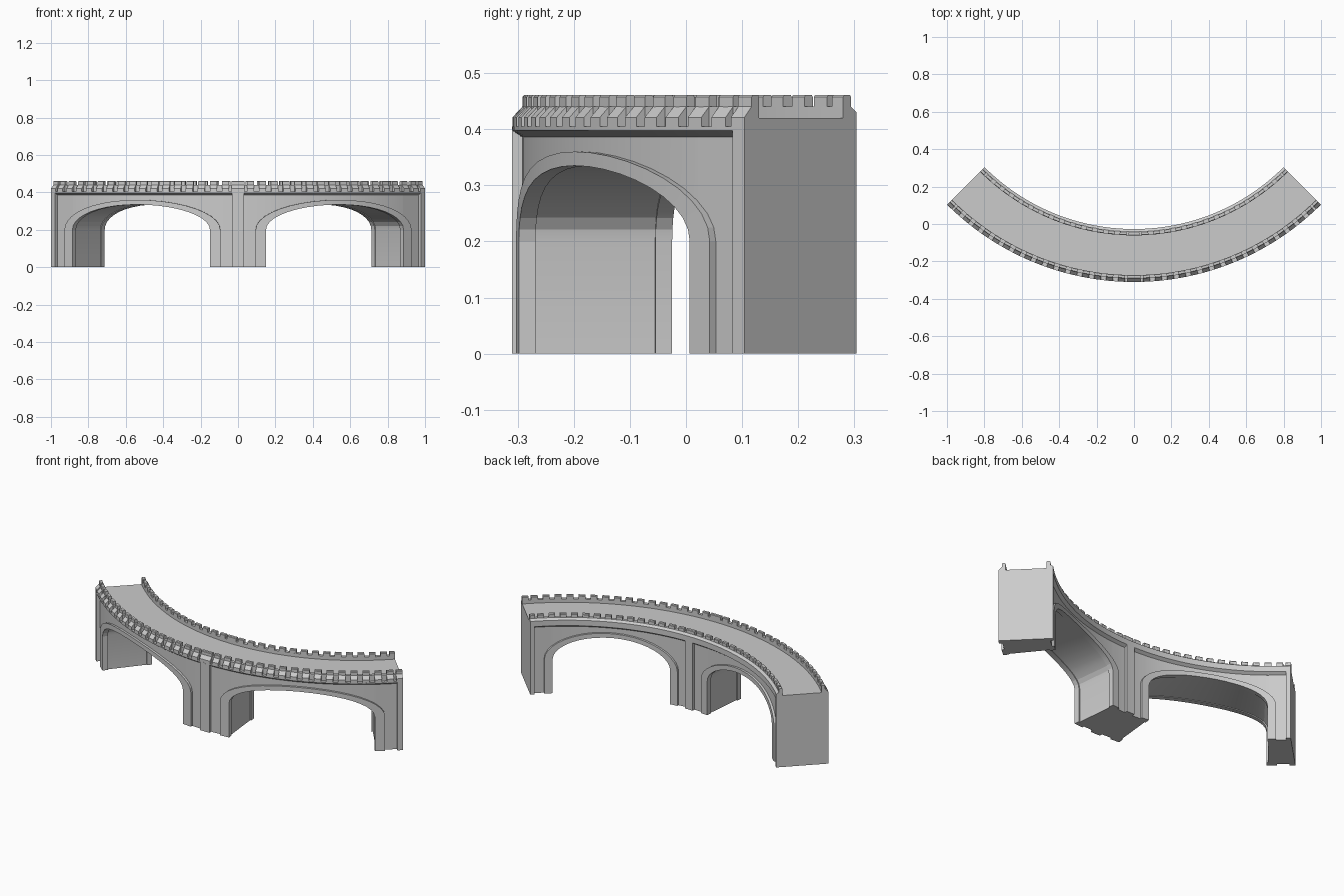
import bpy, bmesh, math

if "Cube" in bpy.data.objects:
    bpy.data.objects.remove(bpy.data.objects["Cube"])

YC = 1.104                      # centre of the curve in plan
MID, SPRING = 22.5, 0.20        # arch centre angle, springing height


def pt(r, a, z):
    t = math.radians(a)
    return (r * math.sin(t), YC - r * math.cos(t), z)


def finish(name, bm, smooth=True):
    bmesh.ops.remove_doubles(bm, verts=bm.verts, dist=1e-5)
    bmesh.ops.recalc_face_normals(bm, faces=bm.faces)
    me = bpy.data.meshes.new(name)
    bm.to_mesh(me)
    bm.free()
    ob = bpy.data.objects.new(name, me)
    bpy.context.collection.objects.link(ob)
    if smooth:
        bpy.ops.object.select_all(action='DESELECT')
        ob.select_set(True)
        bpy.context.view_layer.objects.active = ob
        bpy.ops.object.shade_smooth_by_angle(angle=math.radians(12))
    return ob


def add_sweep(bm, prof, a0, a1, n=1):
    """Sweep a closed (radius, z) profile along the curve."""
    rings = []
    for i in range(n + 1):
        a = a0 + (a1 - a0) * i / n
        rings.append([bm.verts.new(pt(r, a, z)) for r, z in prof])
    m = len(prof)
    for A, B in zip(rings, rings[1:]):
        for j in range(m):
            k = (j + 1) % m
            bm.faces.new((A[j], A[k], B[k], B[j]))
    bm.faces.new(rings[0])
    bm.faces.new(rings[-1][::-1])


def add_strip(bm, low, up, r0, r1):
    """Curved slab between two (angle, z) outlines, from radius r0 to r1."""
    rows = [[bm.verts.new(pt(r, *p)) for p in line] for line in (low, up) for r in (r0, r1)]
    li, lo, ui, uo = rows
    for i in range(len(low) - 1):
        j = i + 1
        bm.faces.new((li[i], li[j], lo[j], lo[i]))
        if low[i][0] == low[j][0] and up[i] == up[j]:
            continue            # vertical jamb: only its own face is needed
        bm.faces.new((ui[i], ui[j], uo[j], uo[i]))
        bm.faces.new((li[i], li[j], ui[j], ui[i]))
        bm.faces.new((lo[i], lo[j], uo[j], uo[i]))
    for i in (0, -1):
        bm.faces.new((li[i], lo[i], uo[i], ui[i]))


def arch(mid, half, crown, n=20):
    """Straight jambs with an elliptical head."""
    pts = [(mid - half, 0.0)]
    for i in range(n + 1):
        t = math.pi * (1 - i / n)
        pts.append((mid + half * math.cos(t), SPRING + (crown - SPRING) * math.sin(t)))
    pts[1] = (mid - half, SPRING)
    pts[-1] = (mid + half, SPRING)
    return pts + [(mid + half, 0.0)]


def rect(r0, r1, z0, z1):
    return [(r0, z0), (r1, z0), (r1, z1), (r0, z1)]


# walls, piers and barrel vaults
low = [(-44.6, 0.0)] + arch(-MID, 16.7, 0.338)
low += [(a, 0.0) for a in (-4, -2, 0, 2, 4)] + arch(MID, 16.7, 0.338) + [(44.6, 0.0)]
bm = bmesh.new()
add_strip(bm, low, [(a, 0.395) for a, z in low], 1.148, 1.397)
finish("bridge_body", bm)

# raised arch surrounds on both faces
for side, r0, r1 in (("outer", 1.38, 1.410), ("inner", 1.135, 1.165)):
    bm = bmesh.new()
    for m in (-MID, MID):
        add_strip(bm, arch(m, 16.4, 0.335), arch(m, 18.65, 0.36), r0, r1)
    finish(side + "_arch_surrounds", bm)

# pilasters at the middle and the ends
bm = bmesh.new()
for a0, a1 in ((-45, -43.78), (-1.25, 1.25), (43.78, 45)):
    add_sweep(bm, rect(1.131, 1.4142, 0, 0.399), a0, a1, 2)
finish("pilasters", bm)

# deck with cornice and low parapets
deck = [(1.148, .386), (1.397, .386), (1.414, .398), (1.414, .405), (1.396, .405),
        (1.396, .44), (1.377, .44), (1.377, .42), (1.165, .42), (1.165, .44),
        (1.145, .44), (1.131, .43), (1.131, .398)]
bm = bmesh.new()
add_sweep(bm, deck, -45, 45, 64)
finish("deck_and_parapets", bm)


def spans(n, duty):
    """Angular spans of the repeated blocks, with wide ones on the pilasters."""
    out = [(-1.4, 1.4), (-45, -43.6), (43.6, 45)]
    pitch = (43.6 - 1.4) / n
    for i in range(n):
        c, h = 1.4 + pitch * (i + 0.5) + 0.0, pitch * duty / 2
        out += [(c - h, c + h), (-c - h, -c + h)]
    return out


# merlons on both parapets
for side, n, r0, r1 in (("outer", 16, 1.377, 1.396), ("inner", 14, 1.145, 1.165)):
    bm = bmesh.new()
    for a0, a1 in spans(n, 0.58):
        d = 0.12
        prof = [(r0, .439), (r1, .439), (r1, .457), (r1 - .003, .461), (r0 + .003, .461), (r0, .457)]
        add_sweep(bm, prof, a0, a1)
    finish(side + "_merlons", bm, False)

# sloped corbels along the outer cornice
bm = bmesh.new()
for a0, a1 in spans(16, 0.58):
    add_sweep(bm, [(1.39, .404), (1.414, .404), (1.414, .421), (1.396, .44), (1.39, .44)], a0, a1)
finish("outer_corbels", bm, False)
